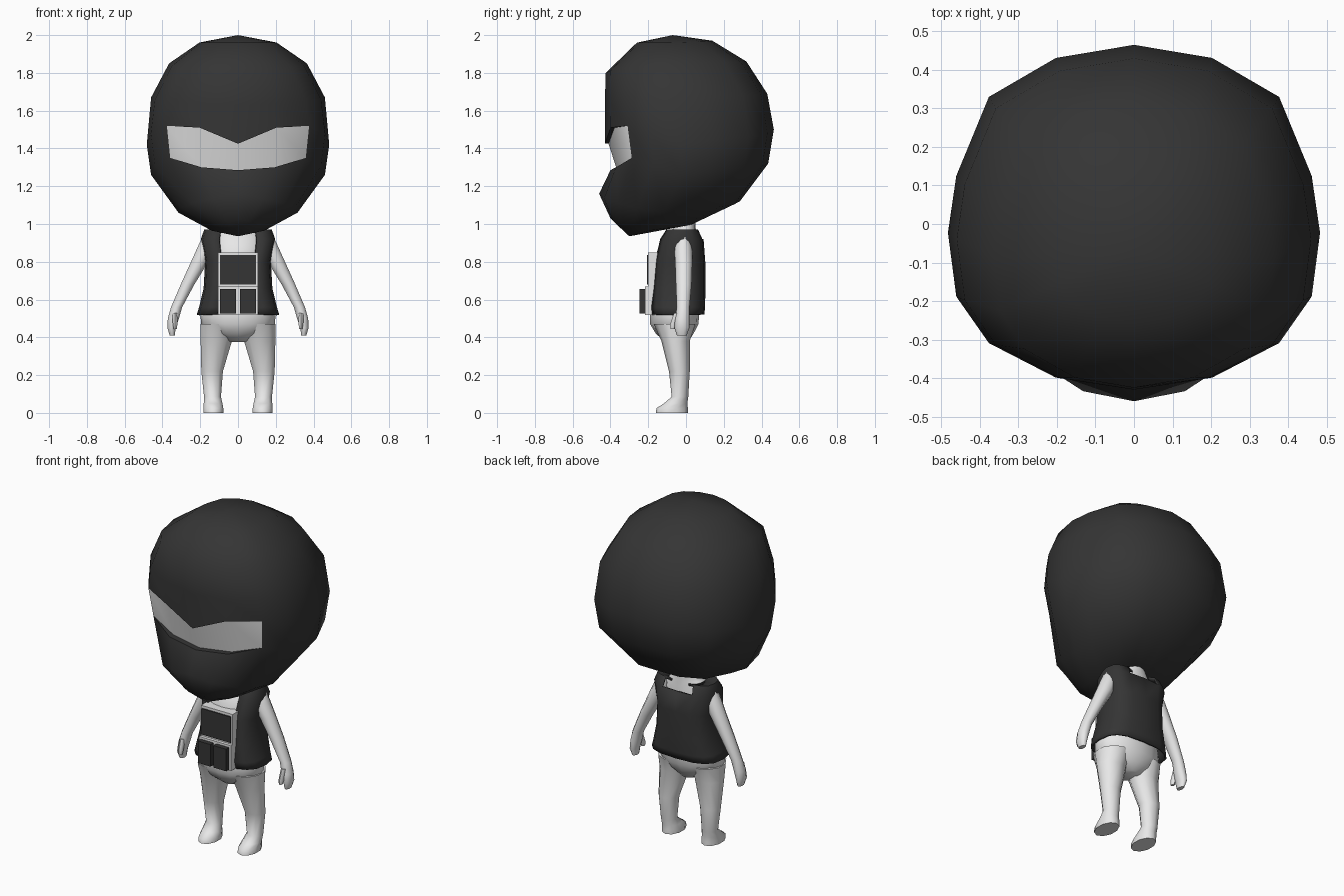
import bpy, bmesh, math

if "Cube" in bpy.data.objects:
    bpy.data.objects.remove(bpy.data.objects["Cube"])


def mat(name, v):
    m = bpy.data.materials.new(name)
    m.diffuse_color = (v, v, v, 1)
    m.use_nodes = True
    m.node_tree.nodes["Principled BSDF"].inputs["Base Color"].default_value = m.diffuse_color
    return m


DARK = mat("charcoal", 0.035)
LIGHT = mat("light_grey", 0.8)


def finish(name, bm, mats, angle):
    bmesh.ops.recalc_face_normals(bm, faces=bm.faces[:])
    for f in bm.faces:
        f.smooth = True
    me = bpy.data.meshes.new(name)
    bm.to_mesh(me)
    bm.free()
    for m in mats:
        me.materials.append(m)
    me.set_sharp_from_angle(angle=math.radians(angle))
    ob = bpy.data.objects.new(name, me)
    bpy.context.collection.objects.link(ob)
    return ob


def loft(name, rings, m, n=12, p=1.0, side=1, skip=None, caps=True, angle=60):
    """Stack of rings (cx, cy, z, rx, ry); skip(row, column) leaves a face out."""
    bm = bmesh.new()
    rows = []
    for cx, cy, z, rx, ry in rings:
        row = []
        for i in range(n):
            a = 2 * math.pi * i / n
            s, c = math.sin(a), -math.cos(a)
            row.append(bm.verts.new((side * (cx + rx * math.copysign(abs(s) ** p, s)),
                                     cy + ry * math.copysign(abs(c) ** p, c), z)))
        rows.append(row)
    for r in range(len(rows) - 1):
        for i in range(n):
            if skip and skip(r, i):
                continue
            j = (i + 1) % n
            bm.faces.new((rows[r][i], rows[r][j], rows[r + 1][j], rows[r + 1][i]))
    if caps:
        bm.faces.new(rows[0])
        bm.faces.new(rows[-1])
    return finish(name, bm, [m], angle)


def box(name, x0, x1, y0, y1, z0, z1, m):
    bm = bmesh.new()
    bmesh.ops.create_cube(bm, size=1)
    for v in bm.verts:
        v.co = (x0 if v.co.x < 0 else x1, y0 if v.co.y < 0 else y1, z0 if v.co.z < 0 else z1)
    return finish(name, bm, [m], 30)


# Hooded head: half-ring columns, mirrored to 16 sides
COL_X = (0, .42, .78, .955, 1, .955, .78, .42, 0)
COL_Y = (0, .035, .135, .27, .455, .62, .849, .962, 1)
# front y, back y, half width, z at front, side and back
HEAD = [(-.26, .14, .205, 1.96, 1.96, 1.97),
        (-.425, .32, .365, 1.80, 1.85, 1.86),
        (-.43, .43, .46, 1.63, 1.67, 1.69),
        (-.43, .465, .483, 1.425, 1.42, 1.5),
        (-.40, .435, .46, 1.285, 1.26, 1.32),
        (-.46, .285, .315, 1.16, 1.06, 1.12),
        (-.40, .05, .14, 1.03, .965, 1.01)]
SLIT = {3: {1: 1.51, 2: 1.52, 3: 1.48}, 4: {1: 1.30, 2: 1.35, 3: 1.31}}

bm = bmesh.new()
rows = []
for r, (fy, by, w, zf, zs, zb) in enumerate(HEAD):
    row = []
    for i in range(16):
        k = min(i, 16 - i)
        z = zf + (zs - zf) * k / 4 if k <= 4 else zs + (zb - zs) * (k - 4) / 4
        z = SLIT.get(r, {}).get(k, z)
        x = w * COL_X[k] * (1 if i <= 8 else -1)
        row.append(bm.verts.new((x, fy + (by - fy) * COL_Y[k], z)))
    rows.append(row)
crown = bm.verts.new((0, -.07, 2.0))
base = bm.verts.new((0, -.30, .935))
OPEN = (14, 15, 0, 1)
for i in range(16):
    j = (i + 1) % 16
    bm.faces.new((crown, rows[0][i], rows[0][j]))
    bm.faces.new((base, rows[-1][j], rows[-1][i]))
    for r in range(len(rows) - 1):
        if not (r == 3 and i in OPEN):
            bm.faces.new((rows[r][i], rows[r + 1][i], rows[r + 1][j], rows[r][j]))
# Recessed eye band with a dark rim around the slit
inner = {}
for r, depth in ((3, .02), (4, .035)):
    for i in (14, 15, 0, 1, 2):
        v = rows[r][i]
        inner[r, i] = v if i in (14, 2) else bm.verts.new((v.co.x, v.co.y + depth, v.co.z))
for i in OPEN:
    j = (i + 1) % 16
    f = bm.faces.new((inner[3, i], inner[4, i], inner[4, j], inner[3, j]))
    f.material_index = 1
    for r in (3, 4):
        ring = [rows[r][i], rows[r][j], inner[r, j], inner[r, i]]
        bm.faces.new(list(dict.fromkeys(ring)))
finish("hooded_head", bm, [DARK, LIGHT], 60)

# Torso, hips and neck
loft("torso", [(0, -.05, .375, .05, .06), (0, -.06, .42, .15, .10), (0, -.062, .47, .195, .128),
               (0, -.06, .53, .20, .13), (0, -.05, .70, .155, .12), (0, -.045, .85, .15, .11),
               (0, -.03, .935, .14, .085), (0, -.01, .97, .095, .062),
               (0, .0, 1.0, .07, .05), (0, .0, 1.06, .07, .05)], LIGHT, 16)

# Sleeveless vest, open at the front and dipped at the back of the neck
vest = loft("vest", [(0, -.045, .52, .218, .142), (0, -.045, .56, .206, .146), (0, -.04, .66, .182, .143),
                     (0, -.035, .80, .174, .137), (0, -.025, .92, .197, .118),
                     (0, -.02, .972, .178, .088), (0, -.015, .965, .105, .07)],
            DARK, 16, p=.7, caps=False, angle=45,
            skip=lambda r, i: i in (0, 15) or (r >= 4 and i in (7, 8)))
mod = vest.modifiers.new("thickness", 'SOLIDIFY')
mod.thickness = .012
mod.offset = -1

# Chest panel and pouches
box("chest_panel", -.105, .105, -.20, -.11, .53, .85, LIGHT)
box("chest_pouch_front", -.095, .095, -.207, -.199, .68, .835, DARK)
box("pouch_backing", -.105, .105, -.218, -.12, .518, .67, LIGHT)

for side, tag in ((1, "left"), (-1, "right")):
    x0, x1 = sorted((side * .01, side * .094))
    box(tag + "_pouch", x0, x1, -.246, -.212, .525, .657, DARK)
    # Leg with foot
    loft(tag + "_leg", [(.13, -.075, 0, .055, .085), (.13, -.073, .025, .055, .083),
                        (.132, -.055, .05, .052, .062), (.135, -.032, .085, .047, .044),
                        (.137, -.035, .22, .060, .055), (.115, -.055, .38, .087, .075),
                        (.106, -.06, .47, .096, .11)], LIGHT, 10, side=side)
    # Arm with hand
    loft(tag + "_arm", [(.15, -.015, .93, .042, .035), (.165, -.015, .88, .05, .048),
                        (.203, -.012, .80, .048, .046), (.267, -.012, .68, .038, .042),
                        (.325, -.015, .56, .031, .034), (.342, -.02, .50, .031, .038),
                        (.352, -.022, .45, .023, .040), (.348, -.022, .41, .014, .026)],
         LIGHT, 10, side=side)
    # Thumb
    loft(tag + "_thumb", [(.332, -.07, .445, .010, .012), (.333, -.066, .47, .014, .018),
                          (.335, -.045, .53, .015, .018)], LIGHT, 6, side=side)
